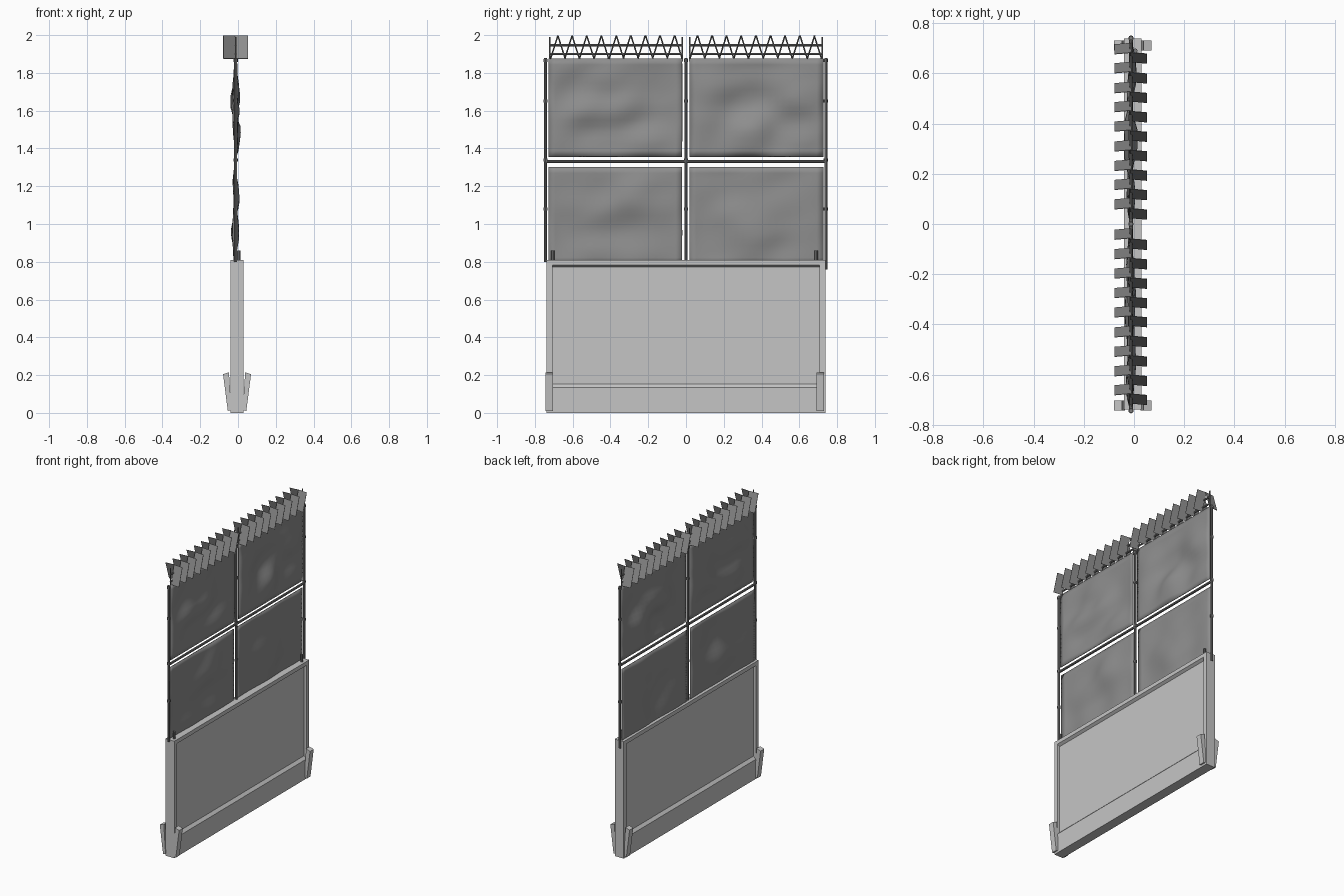
import bpy, bmesh, math
from mathutils import Vector, noise

old = bpy.data.objects.get("Cube")
if old:
    bpy.data.objects.remove(old)


def material(name, rgb):
    m = bpy.data.materials.new(name)
    m.use_nodes = True
    m.diffuse_color = (*rgb, 1)
    m.node_tree.nodes["Principled BSDF"].inputs["Base Color"].default_value = (*rgb, 1)
    return m


CONCRETE = material("pale concrete", (0.56, 0.56, 0.56))
SHEET = material("grey sheet", (0.27, 0.27, 0.27))
STEEL = material("dark steel", (0.2, 0.2, 0.2))
RIBBON = material("ribbon steel", (0.27, 0.27, 0.27))


def finish(name, bm, mat, smooth=False):
    bmesh.ops.recalc_face_normals(bm, faces=bm.faces)
    mesh = bpy.data.meshes.new(name)
    bm.to_mesh(mesh)
    bm.free()
    ob = bpy.data.objects.new(name, mesh)
    bpy.context.collection.objects.link(ob)
    mesh.materials.append(mat)
    if smooth:
        mesh.polygons.foreach_set("use_smooth", [True] * len(mesh.polygons))
    return ob


def extrude_profile(name, points, y0, y1, mat):
    """Extrude an (x, z) outline along y."""
    bm = bmesh.new()
    face = bm.faces.new([bm.verts.new((x, y0, z)) for x, z in points])
    ext = bmesh.ops.extrude_face_region(bm, geom=[face])
    verts = [v for v in ext["geom"] if isinstance(v, bmesh.types.BMVert)]
    bmesh.ops.translate(bm, verts=verts, vec=(0, y1 - y0, 0))
    return finish(name, bm, mat)


def box(name, x0, x1, y0, y1, z0, z1, mat):
    return extrude_profile(name, [(x0, z0), (x1, z0), (x1, z1), (x0, z1)], y0, y1, mat)


def rod(name, a, b, radius, mat=STEEL, sides=8):
    a, b = Vector(a), Vector(b)
    bm = bmesh.new()
    bmesh.ops.create_cone(bm, cap_ends=True, segments=sides, radius1=radius,
                          radius2=radius, depth=(b - a).length)
    bm.transform(Vector((b - a)).to_track_quat("Z", "Y").to_matrix().to_4x4())
    bmesh.ops.translate(bm, verts=bm.verts, vec=(a + b) / 2)
    return finish(name, bm, mat)


# Concrete wall: recessed slab, raised frame and sloped plinth
MID, HALF, WALL_Y, WALL_Z = -0.005, 0.034, 0.738, 0.81
box("wall_slab", MID - 0.016, MID + 0.016, -0.72, 0.72, 0.1, 0.79, CONCRETE)
extrude_profile("wall_plinth", [
    (MID - HALF, 0), (MID + HALF, 0), (MID + HALF, 0.135), (MID + 0.014, 0.155),
    (MID - 0.014, 0.155), (MID - HALF, 0.135)], -0.71, 0.71, CONCRETE)
extrude_profile("wall_top_rail", [
    (MID - 0.014, 0.77), (MID + 0.014, 0.77), (MID + HALF, 0.783), (MID + HALF, WALL_Z),
    (MID - HALF, WALL_Z), (MID - HALF, 0.783)], -0.71, 0.71, CONCRETE)
for side, label in ((-1, "front"), (1, "back")):
    y0, y1 = sorted((side * 0.708, side * WALL_Y))
    box("wall_end_" + label, MID - HALF, MID + HALF, y0, y1, 0, WALL_Z, CONCRETE)

# Leaning corner braces
for sx in (-1, 1):
    for sy, y0 in ((-1, -0.743), (1, 0.69)):
        extrude_profile("corner_brace", [
            (MID + sx * 0.03, 0.015), (MID + sx * 0.049, 0.01),
            (MID + sx * 0.074, 0.205), (MID + sx * 0.043, 0.215)], y0, y0 + 0.04, CONCRETE)

# Fence posts, with couplings, and the cross rails
POST_X = -0.012
for y, bottom in ((-0.743, 0.8), (0, 0.8), (0.74, 0.76)):
    rod("fence_post", (POST_X, y, bottom), (POST_X, y, 1.88), 0.008)
    for z in (1.08, 1.34, 1.65, 1.865):
        rod("post_coupling", (POST_X, y, z - 0.008), (POST_X, y, z + 0.008), 0.011)
rod("middle_rail", (POST_X, -0.74, 1.331), (POST_X, 0.74, 1.331), 0.008)

# Hooks holding the fence to the wall
for y in (-0.705, 0.69):
    rod("wall_hook", (0.005, y, 0.8), (0.005, y, 0.86), 0.009)


# Crumpled sheets, pinned at their edges
def sheet(name, y0, y1, z0, z1, centre, swell, seed):
    bm = bmesh.new()
    bmesh.ops.create_grid(bm, x_segments=20, y_segments=16, size=0.5)
    for v in bm.verts:
        u, w = v.co.x + 0.5, v.co.y + 0.5
        pin = (math.sin(math.pi * u) * math.sin(math.pi * w)) ** 0.6 if 0 < u < 1 and 0 < w < 1 else 0
        crease = noise.noise(Vector((u * 2.6 + w * 1.2, w * 3 - u * 1.6, seed)))
        x = centre + max(-0.028, min(0.028, swell * crease * 1.6)) * pin
        v.co = (x, y0 + (y1 - y0) * u, z0 + (z1 - z0) * w)
    ob = finish(name, bm, SHEET, True)
    mod = ob.modifiers.new("thickness", "SOLIDIFY")
    mod.thickness = 0.004
    mod.offset = 0


for i, (y0, y1) in enumerate(((-0.727, -0.02), (0.018, 0.727))):
    sheet("upper_sheet", y0, y1, 1.356, 1.876, -0.01, 0.035, 3.3 + i)
    sheet("lower_sheet", y0, y1, 0.79, 1.302, -0.018, 0.024, 7.7 + i)

# Zigzag ribbon along the top: rising flaps on one side, falling on the other
LOW, HIGH, STEP, SKEW = 1.875, 1.998, 0.0387, 0.006
for start in (-0.715, 0.025):
    bm = bmesh.new()
    for n in range(18):
        rising = n % 2 == 0
        xa, xb = (-0.016, 0.052) if rising else (-0.01, -0.078)
        za, zb = (LOW, HIGH) if rising else (HIGH, LOW)
        ya = start + n * STEP
        bm.faces.new([bm.verts.new(c) for c in (
            (xa, ya, za), (xb, ya - SKEW, za),
            (xb, ya + STEP - SKEW, zb), (xa, ya + STEP, zb))])
    ob = finish("zigzag_ribbon", bm, RIBBON)
    ob.modifiers.new("thickness", "SOLIDIFY").thickness = 0.002

# Wires and uprights carrying the ribbon
for y0, y1 in ((-0.722, -0.02), (0.02, 0.722)):
    for z in (1.9, 1.947):
        rod("ribbon_wire", (POST_X, y0, z), (POST_X, y1, z), 0.006)
    for y in (y0, y1):
        rod("ribbon_upright", (POST_X, y, 1.86), (POST_X, y, 1.99), 0.004)
